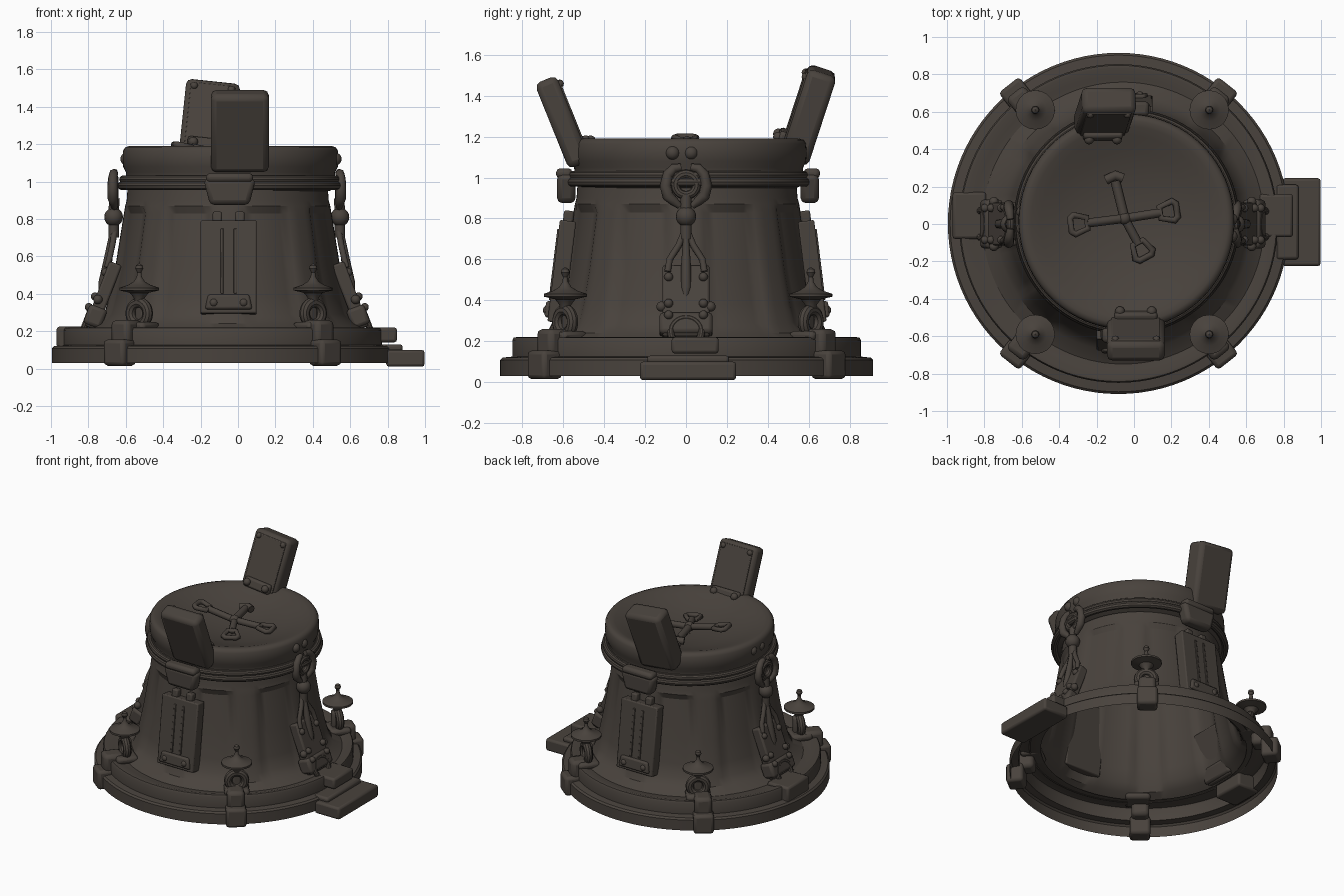
import bpy, math
from mathutils import Matrix, Vector

if "Cube" in bpy.data.objects:
    bpy.data.objects.remove(bpy.data.objects["Cube"])

iron = bpy.data.materials.new("dark_brown_iron")
iron.diffuse_color = (0.066, 0.055, 0.046, 1)
iron.use_nodes = True
iron.node_tree.nodes["Principled BSDF"].inputs["Base Color"].default_value = iron.diffuse_color


def finish(ob, name, bevel=0, angle=35):
    ob.name = name
    ob.data.materials.clear()
    ob.data.materials.append(iron)
    bpy.ops.object.select_all(action='DESELECT')
    ob.select_set(True)
    bpy.context.view_layer.objects.active = ob
    if bevel:
        m = ob.modifiers.new("bevel", 'BEVEL')
        m.width, m.segments = bevel, 2
    bpy.ops.object.shade_smooth_by_angle(angle=math.radians(angle))
    return ob


def mesh(name, verts, faces, **kw):
    me = bpy.data.meshes.new(name)
    me.from_pydata(verts, [], faces)
    ob = bpy.data.objects.new(name, me)
    bpy.context.collection.objects.link(ob)
    return finish(ob, name, **kw)


def lathe(name, prof, c, n=96, mod=None, angle=35):
    """Revolve (radius, z) points, listed top-centre outward; open ends stay open."""
    verts = []
    for r, z in prof:
        for i in range(n):
            a = 2 * math.pi * i / n
            q = r + (mod(a, z) if mod else 0)
            verts.append((c[0] + q * math.cos(a), c[1] + q * math.sin(a), z))
    faces = [(k * n + i, (k + 1) * n + i, (k + 1) * n + (i + 1) % n, k * n + (i + 1) % n)
             for k in range(len(prof) - 1) for i in range(n)]
    return mesh(name, verts, faces, angle=angle)


def box(name, loc, size, M=Matrix(), bevel=0.015, taper=1.0):
    x, y, z = (s / 2 for s in size)
    v = [M @ (Vector(loc) + Vector(p)) for p in
         [(-x * taper, -y, -z), (x * taper, -y, -z), (x * taper, y, -z), (-x * taper, y, -z),
          (-x, -y, z), (x, -y, z), (x, y, z), (-x, y, z)]]
    f = [(3, 2, 1, 0), (4, 5, 6, 7), (0, 1, 5, 4), (1, 2, 6, 5), (2, 3, 7, 6), (3, 0, 4, 7)]
    return mesh(name, v, f, bevel=bevel)


def ball(name, loc, r, M=Matrix(), stretch=1.0):
    bpy.ops.mesh.primitive_uv_sphere_add(segments=16, ring_count=10, radius=r)
    ob = bpy.context.object
    ob.data.transform(M @ Matrix.Translation(loc) @ Matrix.Diagonal((1, 1, stretch, 1)))
    return finish(ob, name)


def torus(name, loc, R, r, M=Matrix(), n=28):
    bpy.ops.mesh.primitive_torus_add(major_radius=R, minor_radius=r, major_segments=n, minor_segments=10)
    ob = bpy.context.object
    ob.data.transform(Matrix.Translation(loc) @ M)
    return finish(ob, name)


def tube(name, pts, r, M=Matrix(), cyclic=False, tips=None):
    cu = bpy.data.curves.new(name, 'CURVE')
    cu.dimensions, cu.bevel_depth, cu.bevel_resolution, cu.use_fill_caps = '3D', r, 2, True
    sp = cu.splines.new('POLY')
    sp.points.add(len(pts) - 1)
    for i, p in enumerate(pts):
        sp.points[i].co = (*(M @ Vector(p)), 1)
        sp.points[i].radius = tips[i] if tips else 1
    sp.use_cyclic_u = cyclic
    ob = bpy.data.objects.new(name, cu)
    bpy.context.collection.objects.link(ob)
    bpy.ops.object.select_all(action='DESELECT')
    ob.select_set(True)
    bpy.context.view_layer.objects.active = ob
    bpy.ops.object.convert(target='MESH')
    return finish(bpy.context.object, name, angle=60)


def place(x, y, z, ax=0, ay=0, az=0):
    R = [Matrix.Rotation(math.radians(a), 4, k) for a, k in ((az, 'Z'), (ay, 'Y'), (ax, 'X'))]
    return Matrix.Translation((x, y, z)) @ R[0] @ R[1] @ R[2]


BASE, BODY, LID = (-0.083, 0.003), (-0.055, 0.005), (-0.04, 0.013)

# stepped hollow base
lathe("base_ring", [(0.70, 0.20), (0.78, 0.205), (0.83, 0.22), (0.845, 0.218), (0.852, 0.205), (0.852, 0.125),
                    (0.90, 0.12), (0.912, 0.108), (0.912, 0.03)], BASE)
box("base_step_plate", (0.895, 0.01, 0.055), (0.205, 0.47, 0.09))
box("base_step_riser", (0.82, 0.01, 0.11), (0.12, 0.40, 0.04))
box("left_lug", (-0.88, 0.045, 0.167), (0.18, 0.25, 0.115))
box("right_lug", (0.76, 0.045, 0.18), (0.18, 0.23, 0.08))


# fluted tapering body with eight recessed panels
def flute(a, z):
    if not 0.25 < z < 0.86:
        return 0
    t = abs(((a - math.radians(22.5)) / (math.pi / 4) + 0.5) % 1 - 0.5) * 2
    return -0.022 * max(0, min(1, (0.68 - t) / 0.16))


lathe("body", [(0.53, 1.04), (0.54, 0.90), (0.548, 0.87), (0.555, 0.83), (0.60, 0.55),
               (0.635, 0.38), (0.66, 0.29), (0.685, 0.24), (0.76, 0.20)], BODY, 128, flute, 28)

# lid with dished top and collar
lathe("lid", [(0.001, 1.08), (0.1, 1.083), (0.25, 1.10), (0.38, 1.138), (0.46, 1.167), (0.51, 1.184),
              (0.54, 1.19), (0.562, 1.184), (0.574, 1.165), (0.577, 1.12), (0.574, 1.08), (0.56, 1.05),
              (0.558, 1.03), (0.57, 1.02), (0.57, 0.97), (0.53, 0.95)], LID, angle=50)
torus("collar_upper", (LID[0], LID[1], 1.012), 0.575, 0.02, n=72)
torus("collar_lower", (LID[0], LID[1], 0.978), 0.58, 0.024, n=72)

# four-armed tool lying in the dish
hub = Vector((-0.05, 0.03, 1.14))
ball("tool_hub", hub, 0.035)
for k, (ex, ey, ez) in enumerate([(-0.25, 0.005, 1.18), (0.14, 0.06, 1.13), (0.02, -0.10, 1.125)]):
    end = Vector((ex, ey, ez))
    d = (end - hub).normalized()
    s = Vector((-d.y, d.x, 0)).normalized()
    tube(f"tool_arm_{k}", [hub, end], 0.024)
    tube(f"tool_grip_{k}", [end - s * 0.03, end + s * 0.03, end + d * 0.07 + s * 0.052,
                            end + d * 0.09 + s * 0.035, end + d * 0.09 - s * 0.035,
                            end + d * 0.07 - s * 0.052], 0.018, cyclic=True)
tube("tool_stem", [hub, (-0.10, 0.23, 1.135)], 0.026)
tube("tool_head", [(-0.15, 0.235, 1.135), (-0.10, 0.26, 1.14), (-0.06, 0.245, 1.135)], 0.026)


# leaning paddles with rivets, and the clips that hold them
def paddle(name, M, w, t, h):
    box(name, (0, 0, 0), (w, t, h), M, 0.03)
    box(name + "_face_plate", (0, t / 2, 0.0), (w - 0.05, 0.012, h - 0.05), M, 0.005)
    box(name + "_foot", (0, t / 2 + 0.01, -h / 2 + 0.09), (w - 0.08, 0.05, 0.07), M)
    for sx in (-1, 1):
        ball(name + "_top_rivet", (sx * (w / 2 - 0.045), t / 2, h / 2 - 0.045), 0.02, M)
        ball(name + "_foot_rivet", (sx * (w / 2 - 0.07), t / 2 + 0.035, -h / 2 + 0.09), 0.026, M)


paddle("front_paddle", place(0.01, -0.603, 1.27, 22), 0.31, 0.115, 0.45)
paddle("back_paddle", place(-0.155, 0.597, 1.305, 18, -6, 180), 0.29, 0.145, 0.46)

for side, az, y in (("front", 0, -0.585), ("back", 180, 0.605)):
    M = place(-0.045, y, 0, 0, 0, az)
    box(side + "_clip", (0, 0, 0.945), (0.28, 0.09, 0.14), M, 0.025, 0.75)
    box(side + "_clip_bar", (0, -0.01, 1.02), (0.25, 0.08, 0.05), M, 0.02)
    # slotted panel on the body
    P = place(-0.05, -0.607 if az == 0 else 0.617, 0.54, -7, 0, az)
    box(side + "_panel", (0, 0, 0), (0.30, 0.08, 0.50), P, 0.008)
    for sx in (-1, 1):
        box(side + "_panel_slot_rail", (sx * 0.035, -0.041, 0.03), (0.016, 0.012, 0.35), P, 0.004)
        box(side + "_panel_tab", (sx * 0.06, 0.0, 0.27), (0.05, 0.05, 0.06), P, 0.01)
        ball(side + "_panel_rivet", (sx * 0.08, -0.045, -0.195), 0.024, P)
    box(side + "_panel_latch", (0, -0.043, -0.19), (0.22, 0.03, 0.08), P, 0.012, 1.15)

# side clamps: hook, knuckle, yoke and riveted plate (local +x points outward)
for side, az in (("right", 0), ("left", 180)):
    M = place(-0.06, 0.0, 0, 0, 0, az)
    T = M @ Matrix.Translation((0.60, 0, 0.965))
    torus(side + "_clamp_ring", T.translation, 0.052, 0.022, Matrix.Rotation(math.pi / 2, 4, 'Y'))
    for s in (-1, 1):
        tube(side + "_clamp_horn", [(0.60, s * 0.03, 0.86), (0.605, s * 0.06, 0.885), (0.61, s * 0.088, 0.91),
             (0.61, s * 0.10, 0.96), (0.61, s * 0.088, 1.015), (0.605, s * 0.06, 1.045),
             (0.60, s * 0.025, 1.05)], 0.026, M, tips=[.6, .9, 1.1, 1.1, 1, .9, .7])
        tube(side + "_clamp_yoke", [(0.60, s * 0.01, 0.73), (0.61, s * 0.035, 0.67), (0.625, s * 0.08, 0.60),
             (0.64, s * 0.09, 0.54)], 0.017, M)
        ball(side + "_lid_bolt", (0.58 if az == 0 else 0.535, s * 0.045 - 0.02, 1.12), 0.034, M)
    tube(side + "_clamp_neck", [(0.60, 0, 0.91), (0.605, 0, 0.84), (0.605, 0, 0.70)], 0.028, M)
    ball(side + "_clamp_knuckle", (0.605, 0, 0.81), 0.05, M)
    tube(side + "_clamp_spike", [(0.615, 0, 0.72), (0.635, 0, 0.58), (0.66, 0, 0.46), (0.685, 0, 0.39)],
         0.026, M, tips=[.5, .9, 1, .1])
    P = M @ place(0.66, 0, 0.39, 0, -21)
    box(side + "_clamp_plate", (0, 0, 0), (0.07, 0.23, 0.37), P, 0.012)
    box(side + "_clamp_plate_foot", (0.0, 0, -0.12), (0.10, 0.26, 0.11), P, 0.02)
    torus(side + "_clamp_foot_arch", (P @ Vector((0.035, 0, -0.17))), 0.075, 0.018,
          P.to_3x3().to_4x4() @ Matrix.Rotation(math.pi / 2, 4, 'Y'))
    for s in (-1, 1):
        for x, z in ((0.05, -0.085), (0.04, -0.02), (0.035, 0.12)):
            ball(side + "_plate_rivet", (x, s * 0.085, z), 0.022, P)
        ball(side + "_plate_side_bolt", (0.02, s * 0.12, -0.03), 0.025, P)

# four corner fasteners: post, ring, pointed cap and a clip over the base edge
for sx in (-1, 1):
    for sy in (-1, 1):
        cx, cy = -0.063 + sx * 0.465, 0.01 + sy * 0.60
        ang = math.degrees(math.atan2(sy * 0.72, sx * 0.57))
        lathe("corner_cap", [(0.001, 0.562), (0.017, 0.552), (0.022, 0.535), (0.011, 0.515), (0.014, 0.49),
                             (0.03, 0.465), (0.06, 0.447), (0.105, 0.432), (0.105, 0.418), (0.05, 0.405),
                             (0.03, 0.38), (0.022, 0.34), (0.001, 0.34)], (cx, cy), 20)
        M = place(cx, cy, 0, 0, 0, ang)
        torus("corner_ring", (cx, cy, 0.295), 0.058, 0.028, place(0, 0, 0, 90, 0, ang + 90))
        box("corner_foot", (0, 0, 0.225), (0.15, 0.17, 0.05), M, 0.02)
        box("corner_post", (-0.02, 0, 0.28), (0.05, 0.06, 0.16), M, 0.015)
        E = place(BASE[0], BASE[1], 0, 0, 0, ang)
        box("edge_clip_lower", (0.885, 0, 0.085), (0.12, 0.14, 0.14), E, 0.02)
        box("edge_clip_upper", (0.825, 0, 0.19), (0.14, 0.12, 0.14), E, 0.025)
